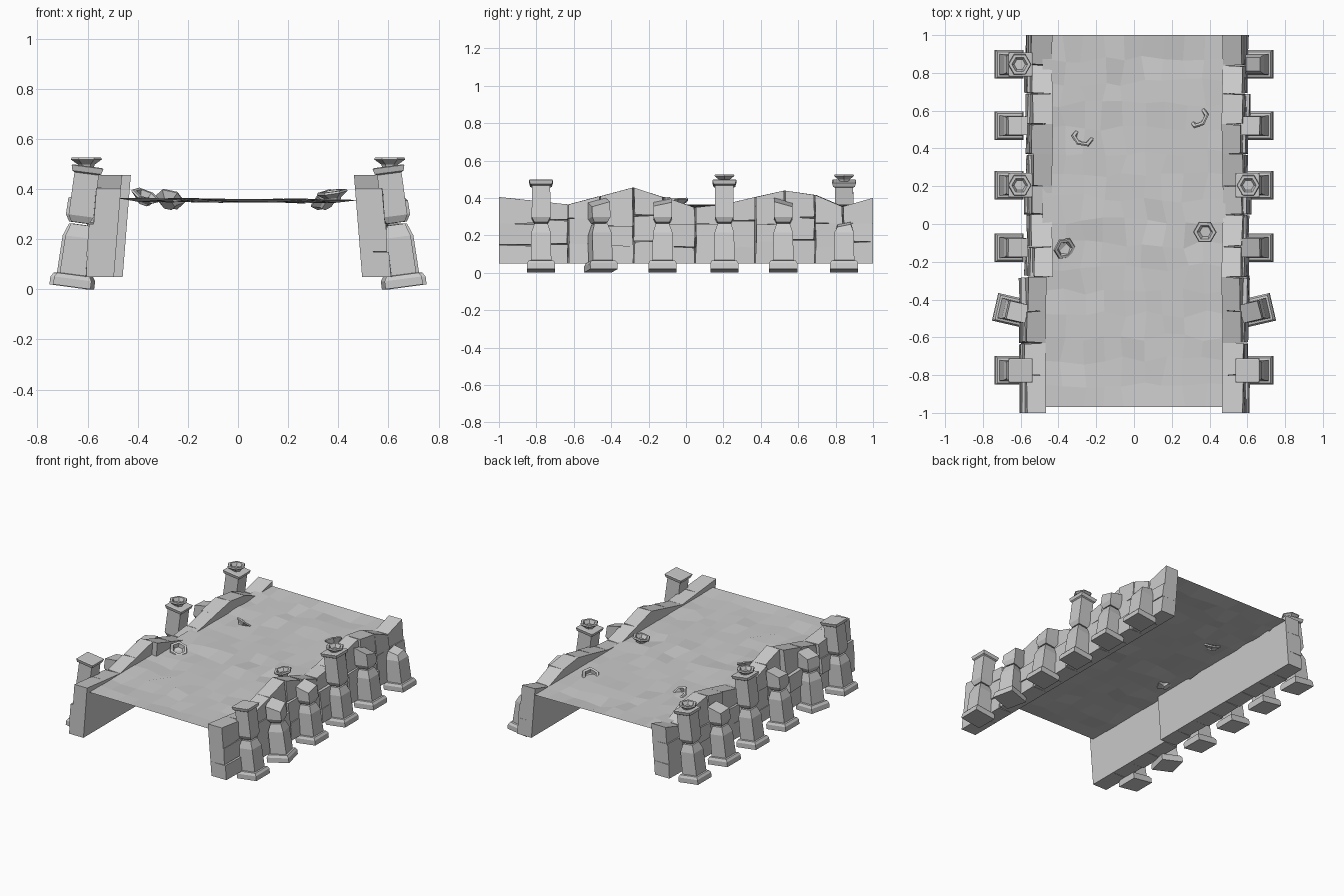
import bpy, bmesh, math, random
from mathutils import Matrix, Vector

if "Cube" in bpy.data.objects:
    bpy.data.objects.remove(bpy.data.objects["Cube"])

random.seed(7)


def finish(bm, name, mat=None):
    bmesh.ops.recalc_face_normals(bm, faces=bm.faces)
    me = bpy.data.meshes.new(name)
    bm.to_mesh(me)
    bm.free()
    ob = bpy.data.objects.new(name, me)
    if mat:
        ob.matrix_world = mat
    bpy.context.collection.objects.link(ob)
    return ob


def loft(bm, rings, n, slope=(0, 0)):
    """Stack n-sided rings (radius, z); slope tips the last ring."""
    loops = []
    for k, (r, z) in enumerate(rings):
        loop = []
        for i in range(n):
            a = 2 * math.pi * (i + 0.5) / n
            x, y = r * math.cos(a), r * math.sin(a)
            tip = slope[0] * x + slope[1] * y if k == len(rings) - 1 else 0
            loop.append(bm.verts.new((x, y, z + tip)))
        loops.append(loop)
    for a, b in zip(loops, loops[1:]):
        for i in range(n):
            j = (i + 1) % n
            bm.faces.new((a[i], a[j], b[j], b[i]))
    bm.faces.new(loops[0][::-1])
    bm.faces.new(loops[-1])


def lerp(table, t):
    for (a, u), (b, v) in zip(table, table[1:]):
        if t <= b:
            return u + (v - u) * (t - a) / (b - a)
    return table[-1][1]


# Walls: leaning columns of three rough stones under a broken, wavy top line
TOP = [(-1, .405), (-.63, .365), (-.28, .455), (.05, .35), (.2, .365),
       (.52, .44), (.68, .42), (.84, .355), (1, .40)]
COLS = [-1, -.8, -.63, -.46, -.28, -.12, .05, .2, .37, .53, .69, .84, 1]
for side, name in ((1, "right_wall"), (-1, "left_wall")):
    bm = bmesh.new()
    for c, (y0, y1) in enumerate(zip(COLS, COLS[1:])):
        shift = -.035 if side < 0 and y0 > -.3 else 0
        splits = [.05, .155 + random.uniform(-.02, .02), .28 + random.uniform(-.025, .025), None]
        for k in range(3):
            bulge = random.uniform(-.008, .01) - (.012 if k == 2 else 0)
            vs = []
            for top in (0, 1):
                for y in (y0, y1):
                    z = splits[k + top]
                    z = lerp(TOP, y) if z is None else z
                    lean = -.08 * (z - .05)
                    for outer in (0, 1):
                        yy, zz = y, z
                        x = .495 + shift + lean
                        if outer:
                            x += .115 + bulge + random.uniform(-.004, .004)
                            if abs(y) < 1:
                                yy += (.004 if y == y0 else -.004) + random.uniform(-.004, .004)
                            if k < 2 or not top:
                                zz += random.uniform(-.006, .006) if (k or top) else 0
                        vs.append(bm.verts.new((side * x, yy, zz)))
            for f in ((0, 1, 3, 2), (4, 5, 7, 6), (0, 1, 5, 4),
                      (2, 3, 7, 6), (0, 2, 6, 4), (1, 3, 7, 5)):
                bm.faces.new([vs[i] for i in f])
    finish(bm, name)

# Deck: thin uneven sheet of worn paving
bm = bmesh.new()
bmesh.ops.create_grid(bm, x_segments=9, y_segments=16, size=1)
for v in bm.verts:
    x, y = v.co.x, v.co.y
    edge = abs(x) > .99 or abs(y) > .99
    dip = 0 if edge else random.uniform(-.016, .004)
    v.co.x = x * .485 + (0 if edge else random.uniform(-.02, .02))
    v.co.y = .015 + y * .985 + (0 if edge else random.uniform(-.025, .025))
    v.co.z = .36 - .004 * x + dip
finish(bm, "deck")

# Pillars: square plinth, body, waisted upper block and cap, leaning inwards
S = math.sqrt(2)
LOWER = [(.075, 0), (.075, .032), (.066, .048), (.055, .05), (.052, .20), (.036, .25)]
UPPER = [(.036, .258), (.05, .285), (.049, .455), (.058, .46), (.064, .482), (.058, .485)]
BROKEN = [(.036, .258), (.05, .285), (.049, .37)]
BOWL = [(.03, 0), (.034, .01), (.062, .03), (.058, .038), (.042, .038), (.03, .014)]


def square(rings):
    return [(r * S, z) for r, z in rings]


# (y, turn in degrees, right state, left state)
PILLARS = [(-.775, 0, "capped", "capped"), (-.455, 13, "broken", "broken"),
           (-.125, 0, "broken", "broken"), (.205, 0, "bowl", "bowl"),
           (.52, 0, "broken", "broken"), (.845, 0, "stump", "bowl")]
for y, turn, right, left in PILLARS:
    for side, tag, state in ((1, "right", right), (-1, "left", left)):
        mat = (Matrix.Translation((side * .663, y, .01))
               @ Matrix.Rotation(math.radians(side * turn), 4, 'Z')
               @ Matrix.Rotation(math.radians(-side * 7.5), 4, 'Y'))
        bm = bmesh.new()
        if state == "stump":
            loft(bm, square(LOWER), 4, (-.3, .2))
        else:
            loft(bm, square(LOWER), 4)
            if state == "broken":
                loft(bm, square(BROKEN), 4, (-side * .35, random.uniform(-.3, .3)))
            else:
                loft(bm, square(UPPER), 4)
        finish(bm, tag + "_pillar", mat)
        if state == "bowl":
            bm = bmesh.new()
            loft(bm, BOWL, 6)
            finish(bm, tag + "_bowl", Matrix.Translation((side * .605, y, .488))
                   @ Matrix.Rotation(math.radians(30), 4, 'Z'))

# Fallen bowls: lying on or half sunk into the deck
for x, y, z, rx, ry in ((.38, -.04, .355, 5, -8), (-.38, -.12, .345, 20, 22),
                        (-.28, .44, .335, -38, 15), (.36, .55, .335, -30, -32)):
    bm = bmesh.new()
    loft(bm, BOWL, 6)
    finish(bm, "fallen_bowl", Matrix.Translation((x, y, z))
           @ Matrix.Rotation(math.radians(rx), 4, 'X')
           @ Matrix.Rotation(math.radians(ry), 4, 'Y')
           @ Matrix.Rotation(math.radians(30), 4, 'Z'))
